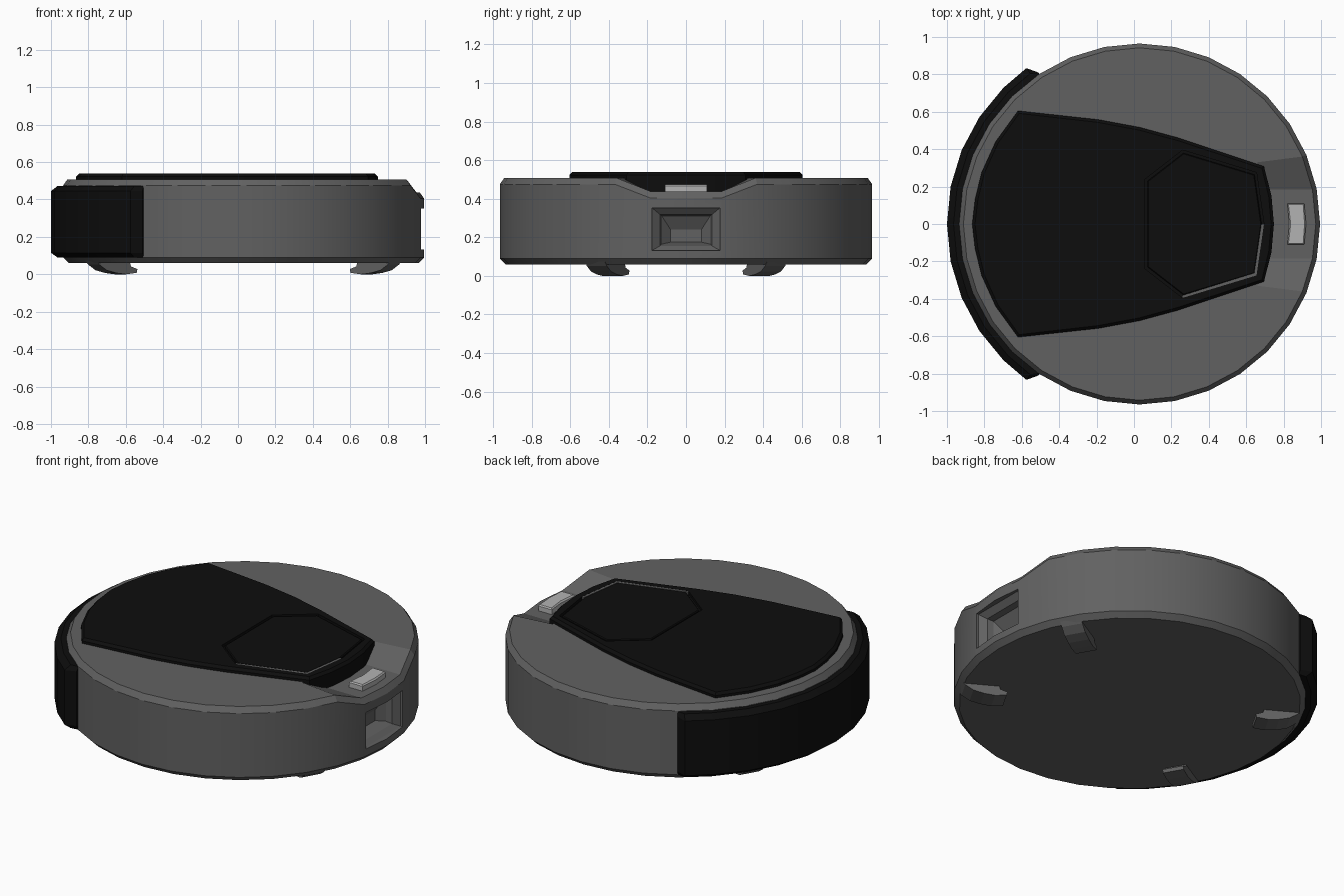
import bpy, bmesh
from math import sin, cos, radians, pi
from mathutils import Vector

if "Cube" in bpy.data.objects:
    bpy.data.objects.remove(bpy.data.objects["Cube"])

CX, N = 0.03, 32


def material(name, v):
    m = bpy.data.materials.new(name)
    m.diffuse_color = (v, v, v, 1)
    m.use_nodes = True
    m.node_tree.nodes["Principled BSDF"].inputs["Base Color"].default_value = m.diffuse_color
    return m


GREY, BLACK, LIGHT = material("dark_grey", 0.12), material("black", 0.004), material("light_grey", 0.45)


def finish(name, bm, mat):
    bmesh.ops.recalc_face_normals(bm, faces=bm.faces)
    me = bpy.data.meshes.new(name)
    bm.to_mesh(me)
    bm.free()
    ob = bpy.data.objects.new(name, me)
    bpy.context.collection.objects.link(ob)
    me.materials.append(mat)
    return ob


def loft(name, rings, mat):
    """Closed solid through rings of equal vertex count."""
    bm = bmesh.new()
    vs = [[bm.verts.new(p) for p in ring] for ring in rings]
    n = len(vs[0])
    for a, b in zip(vs, vs[1:]):
        for i in range(n):
            bm.faces.new((a[i], a[(i + 1) % n], b[(i + 1) % n], b[i]))
    bm.faces.new(vs[0])
    bm.faces.new(vs[-1])
    return finish(name, bm, mat)


def slab(name, pts, z0, z1, mat, bevel=0.0):
    """Extruded outline with an optional chamfer round the top."""
    bm = bmesh.new()
    face = bm.faces.new([bm.verts.new((x, y, z0)) for x, y in pts])
    ext = bmesh.ops.extrude_face_region(bm, geom=[face])["geom"]
    bmesh.ops.translate(bm, vec=(0, 0, z1 - bevel - z0),
                        verts=[g for g in ext if isinstance(g, bmesh.types.BMVert)])
    bmesh.ops.recalc_face_normals(bm, faces=bm.faces)
    if bevel:
        top = [f for f in bm.faces if f.normal.z > 0.9]
        bmesh.ops.inset_region(bm, faces=top, thickness=bevel, depth=bevel)
    return finish(name, bm, mat)


def mirrored(half):
    """Closed outline from its +y half, listed from left to right."""
    return half + [(x, -y) for x, y in reversed(half) if y > 0]


def cut(ob, cutter):
    cutter.hide_render = True
    cutter.hide_set(True)
    mod = ob.modifiers.new("cut", "BOOLEAN")
    mod.object, mod.solver = cutter, "EXACT"


def smooth(ob):
    bpy.ops.object.select_all(action="DESELECT")
    bpy.context.view_layer.objects.active = ob
    ob.select_set(True)
    bpy.ops.object.shade_smooth_by_angle(angle=radians(20))


# Round body, with the top dipping at the +x end
bm = bmesh.new()
rings = []
for r, z in ((0.935, 0.06), (0.965, 0.09), (0.965, 0.475), (0.942, 0.508)):
    ring = []
    for i in range(N):
        a = 2 * pi * i / N
        dip = 0.07 if z > 0.4 and i in (0, 1, N - 1) else 0
        ring.append(bm.verts.new((CX + r * cos(a), r * sin(a), z - dip)))
    rings.append(ring)
for a, b in zip(rings, rings[1:]):
    for i in range(N):
        j = (i + 1) % N
        bm.faces.new((a[i], a[j], b[j], b[i]))
bm.faces.new(rings[0])
top = rings[-1]
ap, an = (bm.verts.new((0.66, s * 0.33, 0.508)) for s in (1, -1))
bp, bn = (bm.verts.new((0.66, s * 0.185, 0.438)) for s in (1, -1))
bm.faces.new(top[2:N - 1] + [an, ap])
bm.faces.new((top[2], top[1], bp, ap))
bm.faces.new((top[N - 2], top[N - 1], bn, an))
bm.faces.new((top[1], top[0], top[N - 1], bn, bp))
bm.faces.new((ap, bp, bn, an))
body = finish("body", bm, GREY)

# Stepped sensor recess in the +x wall
steps = ((1.05, 0.18, 0.13, 0.355), (0.965, 0.175, 0.133, 0.352), (0.935, 0.135, 0.155, 0.318),
         (0.90, 0.125, 0.165, 0.31), (0.86, 0.08, 0.175, 0.24))
cut(body, loft("recess_cutter", [[(x, -w, a), (x, w, a), (x, w, b), (x, -w, b)]
                                 for x, w, a, b in steps], GREY))
smooth(body)

# Bumper wrapped round the -x side
angles = [123.75, 126] + [135 + 11.25 * i for i in range(9)] + [234, 236.25]
profile = ((0.94, 0.09), (0.995, 0.09), (1.03, 0.115), (1.03, 0.445), (0.995, 0.472), (0.94, 0.472))
rings = []
for k, a in enumerate(angles):
    f = 0.38 if k in (0, len(angles) - 1) else 1
    a = radians(a)
    rings.append([(CX + (0.94 + (r - 0.94) * f) * cos(a), (0.94 + (r - 0.94) * f) * sin(a), z)
                  for r, z in profile])
smooth(loft("bumper", rings, BLACK))

# Black top panel with a recessed lid outline
panel = slab("top_panel", mirrored([(-0.865, 0), (-0.85, 0.13), (-0.815, 0.275), (-0.74, 0.44),
                                    (-0.62, 0.605), (-0.19, 0.558), (0.03, 0.517), (0.24, 0.46),
                                    (0.695, 0.308), (0.735, 0.15), (0.748, 0)]),
             0.435, 0.538, BLACK, 0.015)
lid_outline = mirrored([(0.06, 0.24), (0.26, 0.395), (0.655, 0.275), (0.695, 0)])
cut(panel, slab("lid_cutter", lid_outline, 0.522, 0.6, BLACK))
mid = Vector((0.38, 0))
inner = [tuple(mid + (Vector(p) - mid) * 0.96) for p in lid_outline]
slab("lid", inner, 0.52, 0.537, BLACK, 0.005)

# Light strip along two lid edges
slab("lid_strip", [(0.695, 0), (0.655, -0.275), (0.26, -0.395), (0.255, -0.383),
                   (0.643, -0.262), (0.681, 0)], 0.52, 0.5375, GREY)

# Button in the dip
slab("button", [(0.82, 0.11), (0.83, 0), (0.82, -0.11), (0.91, -0.11), (0.92, 0), (0.91, 0.11)],
     0.43, 0.475, LIGHT, 0.008)

# Four curved feet pointing inwards
foot = ((0.945, 0.075), (0.925, 0.052), (0.88, 0.022), (0.82, 0.007), (0.76, 0.0), (0.695, 0.008),
        (0.69, 0.028), (0.73, 0.042), (0.74, 0.075))
for k, deg in enumerate((30, 150, 210, 330)):
    c, s = cos(radians(deg)), sin(radians(deg))
    loft(f"foot_{k + 1}", [[(CX + r * c - w * s, r * s + w * c, z) for r, z in foot]
                           for w in (-0.06, 0.06)], GREY)
